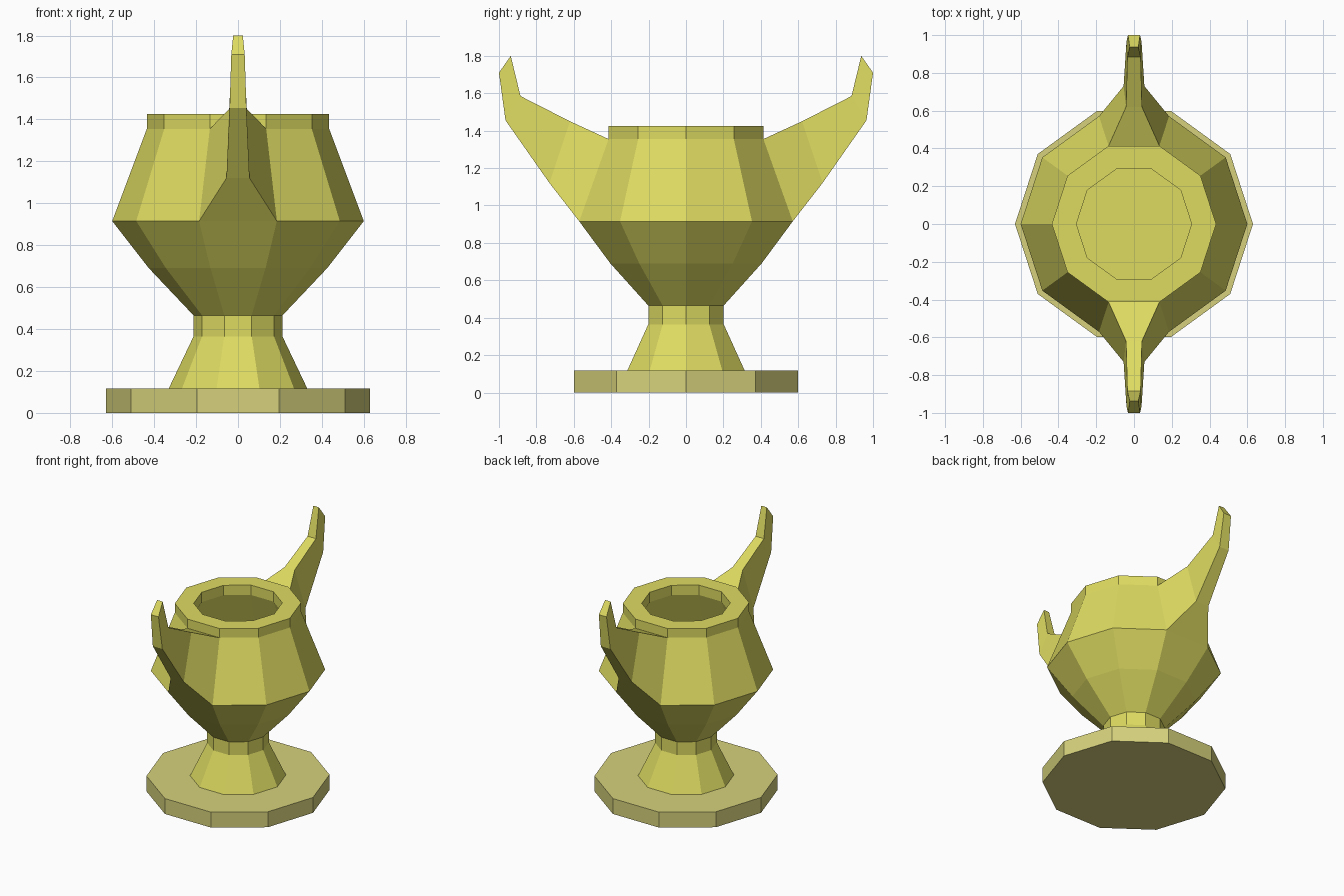
import bpy, bmesh, math

if "Cube" in bpy.data.objects:
    bpy.data.objects.remove(bpy.data.objects["Cube"])

SIDES = 10


def material(name, color):
    m = bpy.data.materials.new(name)
    m.diffuse_color = color
    m.use_nodes = True
    m.node_tree.nodes["Principled BSDF"].inputs["Base Color"].default_value = m.diffuse_color
    return m


def finish(bm, name, mat):
    bmesh.ops.recalc_face_normals(bm, faces=bm.faces)
    me = bpy.data.meshes.new(name)
    bm.to_mesh(me)
    bm.free()
    me.materials.append(mat)
    ob = bpy.data.objects.new(name, me)
    bpy.context.collection.objects.link(ob)
    return ob


def lathe(bm, profile):
    """Ten-sided rings joined into walls, capped at both ends."""
    rings = []
    for r, z in profile:
        rings.append([bm.verts.new((r * math.cos(math.tau * i / SIDES),
                                    r * math.sin(math.tau * i / SIDES), z))
                      for i in range(SIDES)])
    for a, b in zip(rings, rings[1:]):
        for i in range(SIDES):
            j = (i + 1) % SIDES
            bm.faces.new((a[i], a[j], b[j], b[i]))
    bm.faces.new(rings[0][::-1])
    bm.faces.new(rings[-1])
    return rings


gold = material("gold", (0.73, 0.71, 0.12, 1))
pale_gold = material("pale_gold", (0.67, 0.64, 0.20, 1))

# Base disc
bm = bmesh.new()
lathe(bm, [(0.63, 0), (0.63, 0.117)])
finish(bm, "base", pale_gold)

# Stem, bowl, rim and hollow inside as one profile
bm = bmesh.new()
rings = lathe(bm, [(0.33, 0.117), (0.212, 0.365), (0.212, 0.465), (0.425, 0.69),
                   (0.60, 0.915), (0.435, 1.355), (0.435, 1.425),
                   (0.305, 1.425), (0.305, 1.35), (0.47, 0.915), (0.31, 0.69)])

# Handles: each grows out of the upper bowl panel facing +y or -y
# section: lower half-width, y, z, upper half-width, y, z
sections = [(0.055, 0.73, 1.12, 0.042, 0.62, 1.45),
            (0.04, 0.965, 1.455, 0.035, 0.885, 1.585),
            (0.032, 1.0, 1.71, 0.023, 0.937, 1.80)]
for s, i, j in ((1, 2, 3), (-1, 8, 7)):
    loop = [rings[4][i], rings[4][j], rings[5][j], rings[5][i]]
    panel = next(f for f in bm.faces if set(f.verts) == set(loop))
    bm.faces.remove(panel)
    for wl, yl, zl, wu, yu, zu in sections:
        new = [bm.verts.new(p) for p in ((wl, s * yl, zl), (-wl, s * yl, zl),
                                         (-wu, s * yu, zu), (wu, s * yu, zu))]
        for k in range(4):
            n = (k + 1) % 4
            bm.faces.new((loop[k], loop[n], new[n], new[k]))
        loop = new
    bm.faces.new(loop)
finish(bm, "cup_with_handles", gold)
